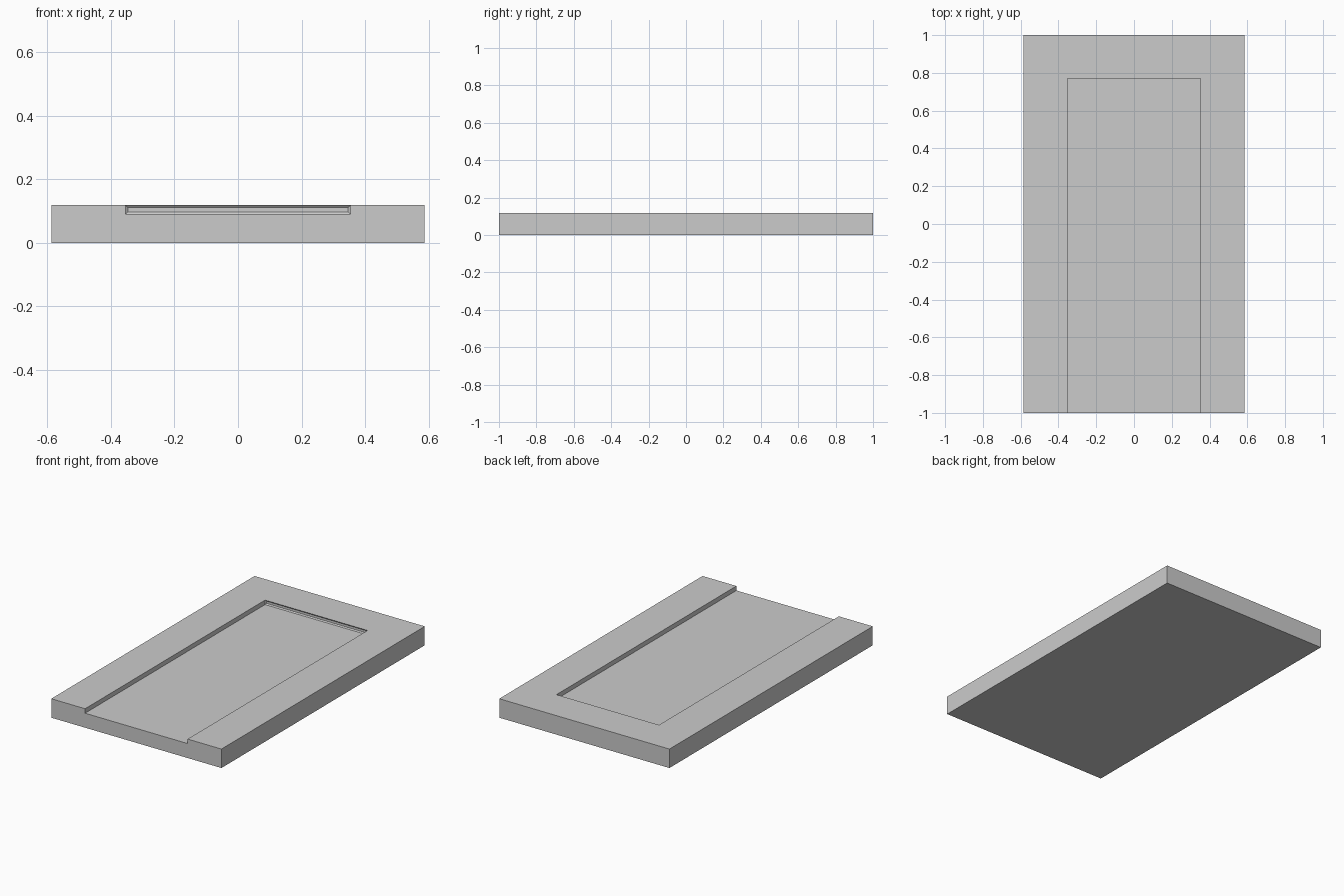
import bpy, bmesh

if "Cube" in bpy.data.objects:
    bpy.data.objects.remove(bpy.data.objects["Cube"])

HALF_W, HEIGHT = 0.586, 0.118
POCKET_W, FLOOR, POCKET_BACK = 0.353, 0.09, 0.77


def box(name, x0, x1, y0, y1, z0, z1, dent=False):
    bm = bmesh.new()
    bmesh.ops.create_cube(bm, size=1)
    for v in bm.verts:
        v.co = (x1 if v.co.x > 0 else x0,
                y1 if v.co.y > 0 else y0,
                z1 if v.co.z > 0 else z0)
    bm.normal_update()
    if dent:
        # shallow groove pressed into the end wall
        end = [f for f in bm.faces if f.normal.y > 0.9]
        bmesh.ops.inset_region(bm, faces=end, thickness=0.01, depth=0.006)
    me = bpy.data.meshes.new(name)
    bm.to_mesh(me)
    bm.free()
    ob = bpy.data.objects.new(name, me)
    bpy.context.collection.objects.link(ob)
    return ob


# Main slab
slab = box("slab", -HALF_W, HALF_W, -1, 1, 0, HEIGHT)

# Recess open at the front; above the top face the groove is cut by a plain box
cutter = box("recess_cutter", -POCKET_W, POCKET_W, -1.1, POCKET_BACK, FLOOR, HEIGHT + 0.1)
groove = box("groove_cutter", -POCKET_W, POCKET_W, 0.7, POCKET_BACK, FLOOR, HEIGHT, dent=True)

for c in (cutter, groove):
    m = slab.modifiers.new(c.name, 'BOOLEAN')
    m.operation, m.solver, m.object = 'DIFFERENCE', 'EXACT', c
    c.hide_render = True

# Bake the cuts and discard the cutters
dg = bpy.context.evaluated_depsgraph_get()
cut_mesh = bpy.data.meshes.new_from_object(slab.evaluated_get(dg))
slab.modifiers.clear()
slab.data = cut_mesh
for c in (cutter, groove):
    bpy.data.objects.remove(c)
